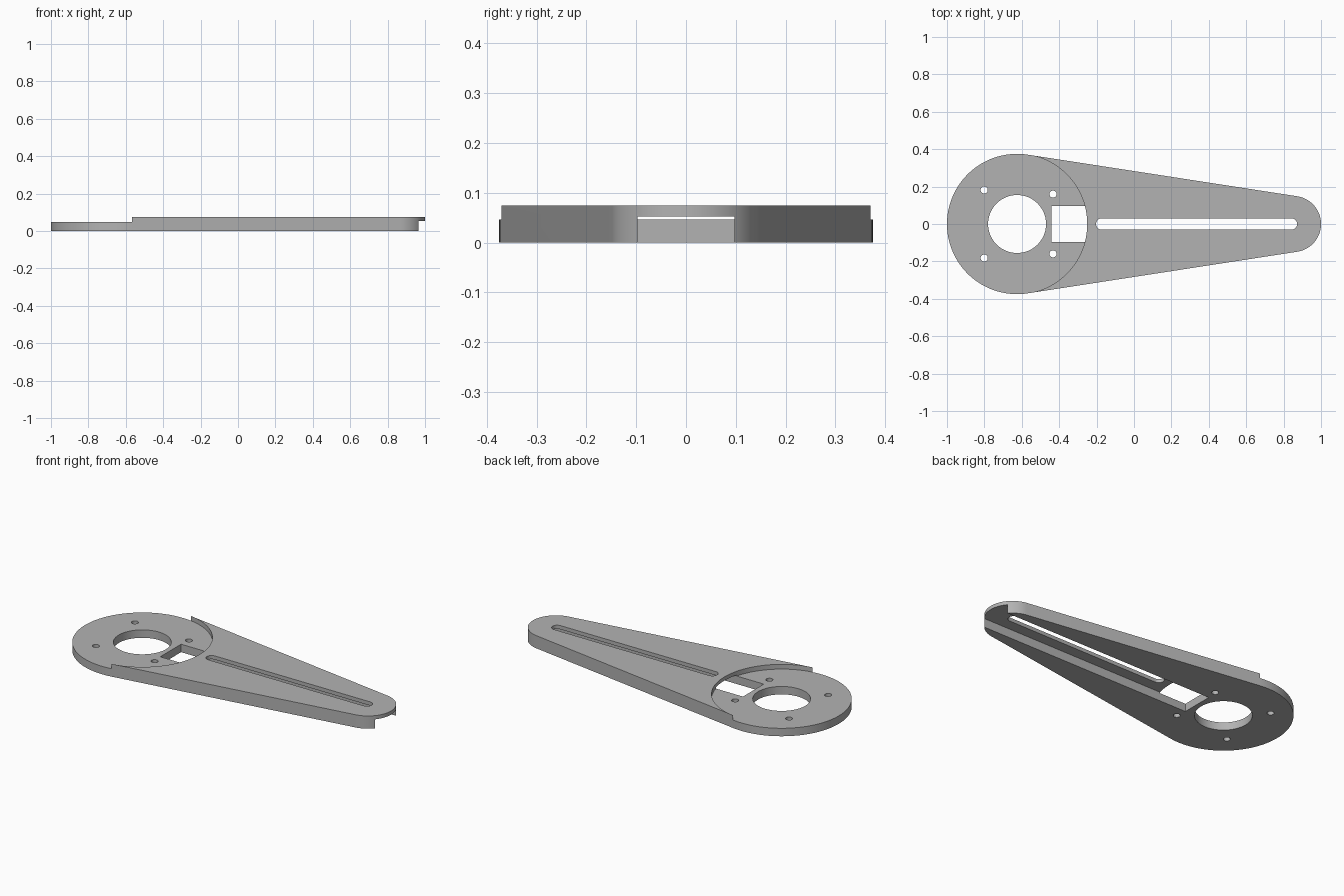
import bpy, bmesh, math
from math import cos, sin, pi

cube = bpy.data.objects.get("Cube")
if cube:
    bpy.data.objects.remove(cube, do_unlink=True)

# Main dimensions
HUB_X, HUB_R, HUB_H = -0.625, 0.375, 0.047
TIP_X, TIP_R, ARM_H = 0.85, 0.15, 0.075
CHANNEL_H = 0.053
TANGENT = math.acos((HUB_R - TIP_R) / (TIP_X - HUB_X))

grey = bpy.data.materials.new("plain_grey")
grey.use_nodes = True
colour = (0.45, 0.45, 0.45, 1)
grey.diffuse_color = colour
grey.node_tree.nodes["Principled BSDF"].inputs["Base Color"].default_value = colour


def arc(cx, cy, r, start, end, steps):
    """Points along an arc, both ends included."""
    angles = [start + (end - start) * i / steps for i in range(steps + 1)]
    return [(cx + r * cos(a), cy + r * sin(a)) for a in angles]


def finish(bm, name):
    bmesh.ops.recalc_face_normals(bm, faces=bm.faces)
    mesh = bpy.data.meshes.new(name)
    bm.to_mesh(mesh)
    bm.free()
    mesh.materials.append(grey)
    obj = bpy.data.objects.new(name, mesh)
    bpy.context.collection.objects.link(obj)
    return obj


def prism(name, outline, z0, z1):
    """Extrude a flat outline between two heights."""
    bm = bmesh.new()
    face = bm.faces.new([bm.verts.new((x, y, z0)) for x, y in outline])
    top = bmesh.ops.extrude_face_region(bm, geom=[face])["geom"]
    verts = [v for v in top if isinstance(v, bmesh.types.BMVert)]
    bmesh.ops.translate(bm, verts=verts, vec=(0, 0, z1 - z0))
    return finish(bm, name)


def cut(body, cutter):
    """Subtract a cutter for good and discard it."""
    mod = body.modifiers.new("cut", "BOOLEAN")
    mod.operation, mod.solver, mod.object = "DIFFERENCE", "EXACT", cutter
    cutter.hide_render = True
    bpy.context.view_layer.objects.active = body
    bpy.ops.object.modifier_apply(modifier=mod.name)
    bpy.data.objects.remove(cutter, do_unlink=True)


# Body: a low round hub stepping up to a tapered arm, as one closed shell
hub_arc = arc(HUB_X, 0, HUB_R, TANGENT, 2 * pi - TANGENT, 72)
step_arc = arc(HUB_X, 0, HUB_R, -TANGENT, TANGENT, 64)
tip_arc = arc(TIP_X, 0, TIP_R, -TANGENT, TANGENT, 48)

bm = bmesh.new()


def ring(points, z):
    return [bm.verts.new((x, y, z)) for x, y in points]


def wall(low, high):
    for i in range(len(low) - 1):
        bm.faces.new((low[i], low[i + 1], high[i + 1], high[i]))


hub_low, hub_high = ring(hub_arc, 0), ring(hub_arc, HUB_H)
tip_low, tip_high = ring(tip_arc, 0), ring(tip_arc, ARM_H)
step_high = ring(step_arc, ARM_H)
step_low = [hub_high[-1]] + ring(step_arc[1:-1], HUB_H) + [hub_high[0]]
wall(hub_low, hub_high)
wall(tip_low, tip_high)
wall(step_low, step_high)
bm.faces.new(hub_low + tip_low)                    # underside
bm.faces.new(hub_high + step_low[1:-1])            # hub top
bm.faces.new(tip_high + step_high[::-1])           # arm top
bm.faces.new((hub_low[-1], tip_low[0], tip_high[0], step_high[0], hub_high[-1]))
bm.faces.new((tip_low[-1], hub_low[0], hub_high[0], step_high[-1], tip_high[-1]))
body = finish(bm, "slotted_arm")

# Channel along the underside, open at the tip and through the hub
channel = [(-0.44, -0.097), (1.2, -0.097), (1.2, 0.097), (-0.44, 0.097)]
cut(body, prism("channel_cutter", channel, -0.1, CHANNEL_H))

# Long round-ended slot through the arm
slot = arc(0.842, 0, 0.03, -pi / 2, pi / 2, 16) + arc(-0.173, 0, 0.03, pi / 2, 1.5 * pi, 16)
cut(body, prism("slot_cutter", slot, -0.1, 0.2))

# Centre bore and four screw holes in the hub
holes = [(HUB_X, 0, 0.155, 64)]
for side in (-1, 1):
    holes += [(-0.801, side * 0.182, 0.019, 24), (-0.433, side * 0.16, 0.019, 24)]
for x, y, r, n in holes:
    cut(body, prism("hole_cutter", arc(x, y, r, 0, 2 * pi, n)[:-1], -0.1, 0.2))

# Smooth round walls, sharp edges
bpy.ops.object.select_all(action="DESELECT")
body.select_set(True)
bpy.context.view_layer.objects.active = body
bpy.ops.object.shade_smooth_by_angle(angle=math.radians(30))
